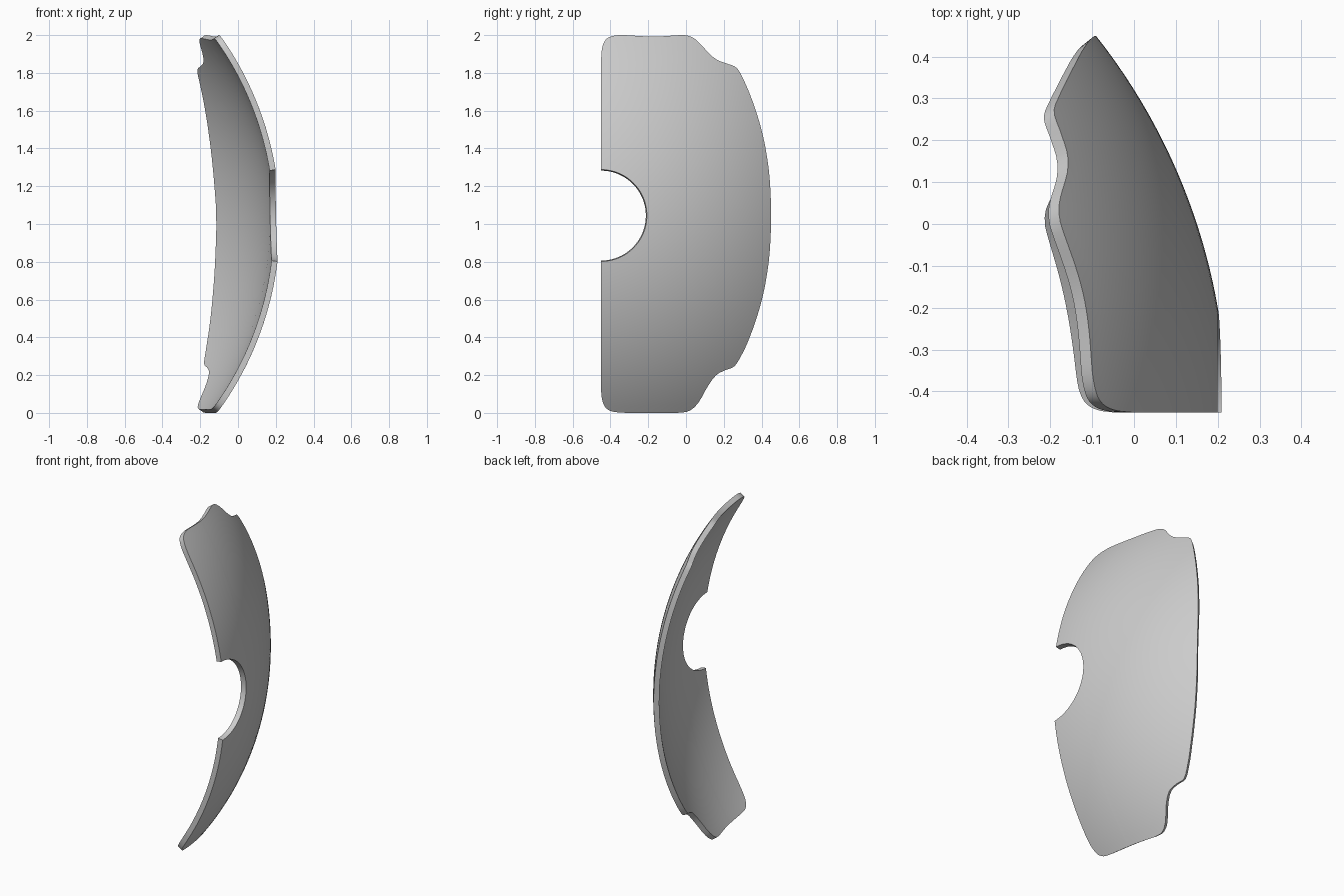
import bpy, bmesh, math
from mathutils import Vector

if "Cube" in bpy.data.objects:
    bpy.data.objects.remove(bpy.data.objects["Cube"])

MID = 1.045      # height of the round notch and of the widest point
HOLE_R = 0.243   # radius of the notch in the front edge
ROWS = 24


def surface_x(y, z):
    """Outer doubly curved face."""
    t, d = y + 0.45, z - 1.01
    sag_z = 1.7 - math.sqrt(1.7 ** 2 - d * d)
    sag_y = 1.45 - math.sqrt(1.45 ** 2 - t * t)
    return 0.222 - sag_z - sag_y - 0.04 * d * d * t * t


def smooth_line(points, steps=10):
    """Catmull-Rom curve through outline points."""
    p = [Vector(q) for q in points]
    p = [2 * p[0] - p[1]] + p + [2 * p[-1] - p[-2]]
    out = []
    for a, b, c, d in zip(p, p[1:], p[2:], p[3:]):
        for i in range(steps):
            t = i / steps
            out.append(0.5 * (2 * b + (c - a) * t + (2 * a - 5 * b + 4 * c - d) * t * t
                              + (3 * b - a - 3 * c + d) * t ** 3))
    return out + [p[-2]]


def lookup(line, y):
    for a, b in zip(line, line[1:]):
        if a.x <= y <= b.x:
            return a.y + (b.y - a.y) * (y - a.x) / max(b.x - a.x, 1e-9)
    return line[-1].y if y > line[-1].x else line[0].y


def side(y, sign):
    """Long bowed rear edge."""
    return (y, MID + sign * ((0.45 - y) / 0.31) ** (1 / 2.3))


# Upper and lower outline (y, z)
bow = [0.31, 0.34, 0.37, 0.40, 0.42, 0.435, 0.443, 0.447, 0.449, 0.4498, 0.45]
top = smooth_line([(-0.45, 1.86), (-0.446, 1.92), (-0.435, 1.96), (-0.415, 1.985), (-0.38, 1.997),
                   (-0.33, 2.0), (-0.17, 1.992), (-0.02, 2.0), (0.03, 1.99), (0.07, 1.96),
                   (0.125, 1.90), (0.17, 1.866), (0.22, 1.848), (0.27, 1.825)]
                  + [side(y, 1) for y in bow])
bottom = smooth_line([(-0.45, 0.13), (-0.446, 0.08), (-0.435, 0.042), (-0.415, 0.018), (-0.38, 0.005),
                      (-0.30, 0.0), (-0.15, 0.0), (-0.02, 0.002), (0.03, 0.018), (0.07, 0.06),
                      (0.115, 0.14), (0.16, 0.20), (0.21, 0.227), (0.26, 0.25)]
                     + [side(y, -1) for y in bow])

# Columns, closer together at corners, notch and rear edge
cols = [-0.45 + HOLE_R * math.sin(i / 20 * math.pi / 2) for i in range(21)]
cols += [-0.4495, -0.448, -0.446, -0.442, -0.437, -0.424]
y0 = cols[20]
cols += [y0 + (0.45 - y0) * math.sin(i / 48 * math.pi / 2) for i in range(1, 49)]
cols.sort()

bm = bmesh.new()
for line in (top, bottom):
    grid = []
    for y in cols:
        gap = math.sqrt(max(HOLE_R ** 2 - (y + 0.45) ** 2, 0))
        inner = MID + (gap if line is top else -gap)
        outer = lookup(line, y)
        zs = [inner + (outer - inner) * r / ROWS for r in range(ROWS + 1)]
        grid.append([bm.verts.new((surface_x(y, z), y, z)) for z in zs])
    for a, b in zip(grid, grid[1:]):
        for r in range(ROWS):
            quad = [a[r], b[r], b[r + 1], a[r + 1]]
            bm.faces.new(quad if line is top else quad[::-1])
bmesh.ops.remove_doubles(bm, verts=bm.verts, dist=0.0003)

mesh = bpy.data.meshes.new("curved_plate")
bm.to_mesh(mesh)
bm.free()
plate = bpy.data.objects.new("curved_plate", mesh)
bpy.context.collection.objects.link(plate)

# Plate thickness, grown inward from the outer face
solid = plate.modifiers.new("thickness", "SOLIDIFY")
solid.thickness = 0.032
solid.offset = -1
bpy.context.view_layer.objects.active = plate
plate.select_set(True)
bpy.ops.object.modifier_apply(modifier="thickness")
bpy.ops.object.shade_smooth_by_angle(angle=math.radians(35))
